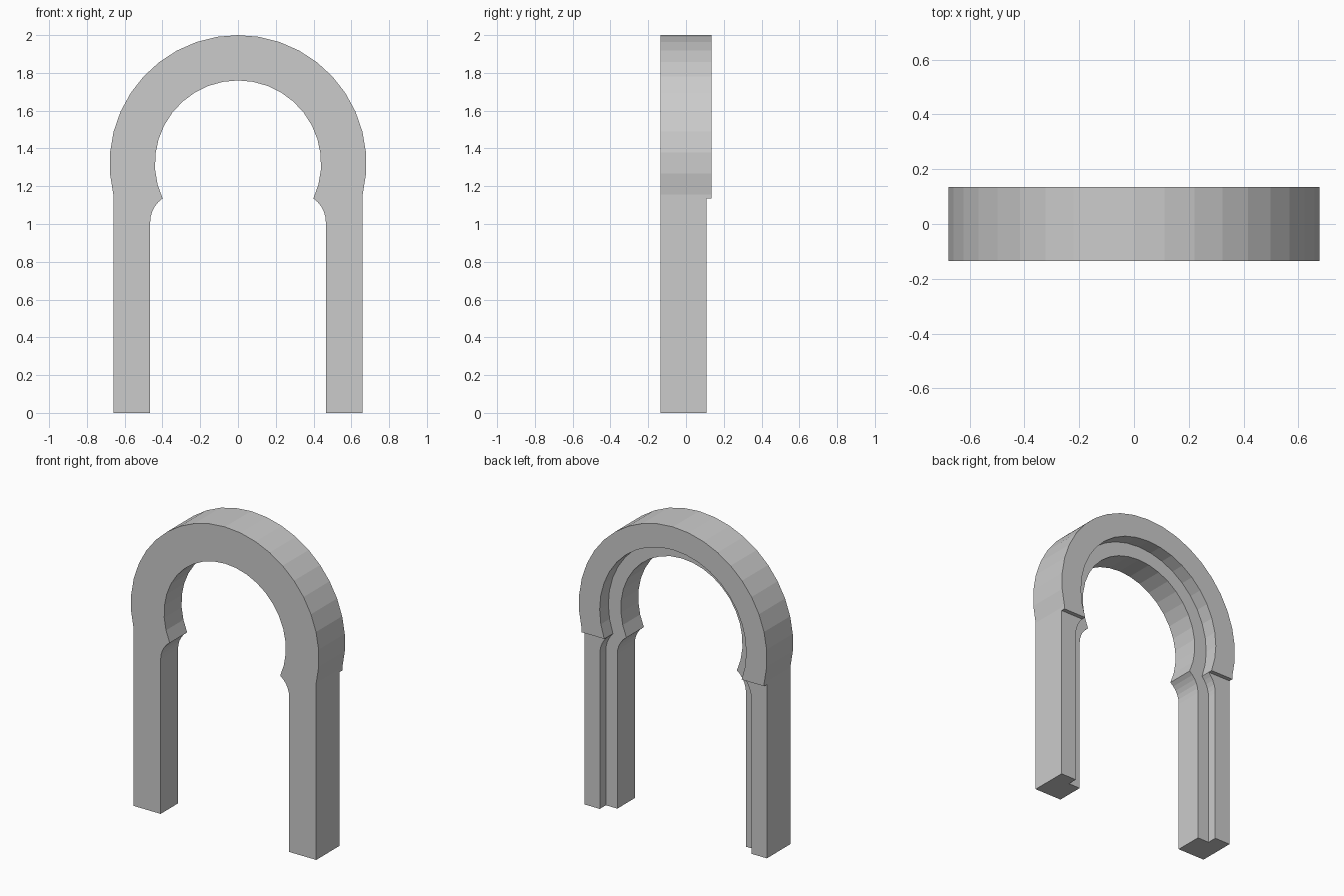
import bpy, bmesh
from math import sin, cos, asin, pi, sqrt, atan2

if "Cube" in bpy.data.objects:
    bpy.data.objects.remove(bpy.data.objects["Cube"])

CZ = 1.32        # arch centre height
SPRING = 1.135   # height where the arch meets the legs
FRONT, BACK = -0.135, 0.135


def arc(cx, cz, r, a0, a1, n):
    return [(cx + r * cos(a0 + (a1 - a0) * i / n), cz + r * sin(a0 + (a1 - a0) * i / n))
            for i in range(n + 1)]


def opening(r, leg_x, foot_z=0.0):
    """Horseshoe outline from right foot to left foot, with a cove below the arch."""
    drop = asin((CZ - SPRING) / r)
    tip_x = r * cos(drop)
    dx, dz = leg_x - tip_x, SPRING - 1.01
    rc = (dx * dx + dz * dz) / (2 * dx)
    cove = arc(leg_x - rc, 1.01, rc, 0, atan2(dz, rc - dx), 5)
    right = [(leg_x, foot_z)] + cove[:-1]
    left = [(-x, z) for x, z in reversed(right)]
    return right + arc(0, CZ, r, -drop, pi + drop, 22) + left


def extrude_profile(name, pts, y0, y1):
    bm = bmesh.new()
    face = bm.faces.new([bm.verts.new((x, y0, z)) for x, z in pts])
    ext = bmesh.ops.extrude_face_region(bm, geom=[face])
    verts = [v for v in ext["geom"] if isinstance(v, bmesh.types.BMVert)]
    bmesh.ops.translate(bm, verts=verts, vec=(0, y1 - y0, 0))
    bmesh.ops.recalc_face_normals(bm, faces=bm.faces)
    mesh = bpy.data.meshes.new(name)
    bm.to_mesh(mesh)
    bm.free()
    ob = bpy.data.objects.new(name, mesh)
    bpy.context.collection.objects.link(ob)
    return ob


def cut(target, cutter):
    cutter.hide_render = True
    mod = target.modifiers.new(cutter.name, 'BOOLEAN')
    mod.operation = 'DIFFERENCE'
    mod.solver = 'EXACT'
    mod.object = cutter
    bpy.context.view_layer.objects.active = target
    bpy.ops.object.modifier_apply(modifier=mod.name)
    bpy.data.objects.remove(cutter)


# Full-depth horseshoe arch with straight legs
R, LEG = 0.68, 0.66
low = asin(sqrt(R * R - LEG * LEG) / R)
outer = [(LEG, 0)] + arc(0, CZ, R, -low, pi + low, 22) + [(-LEG, 0)]
arch = extrude_profile("door_frame_arch", outer + opening(0.44, 0.465)[::-1], FRONT, BACK)

# Door rebate following the opening on the back
cut(arch, extrude_profile("rebate_cutter", opening(0.53, 0.548, -0.2), 0.045, 0.4))

# Legs are shallower than the arch at the back
cut(arch, extrude_profile("leg_back_cutter",
                          [(-1, -0.5), (1, -0.5), (1, SPRING), (-1, SPRING)], 0.108, 0.5))
